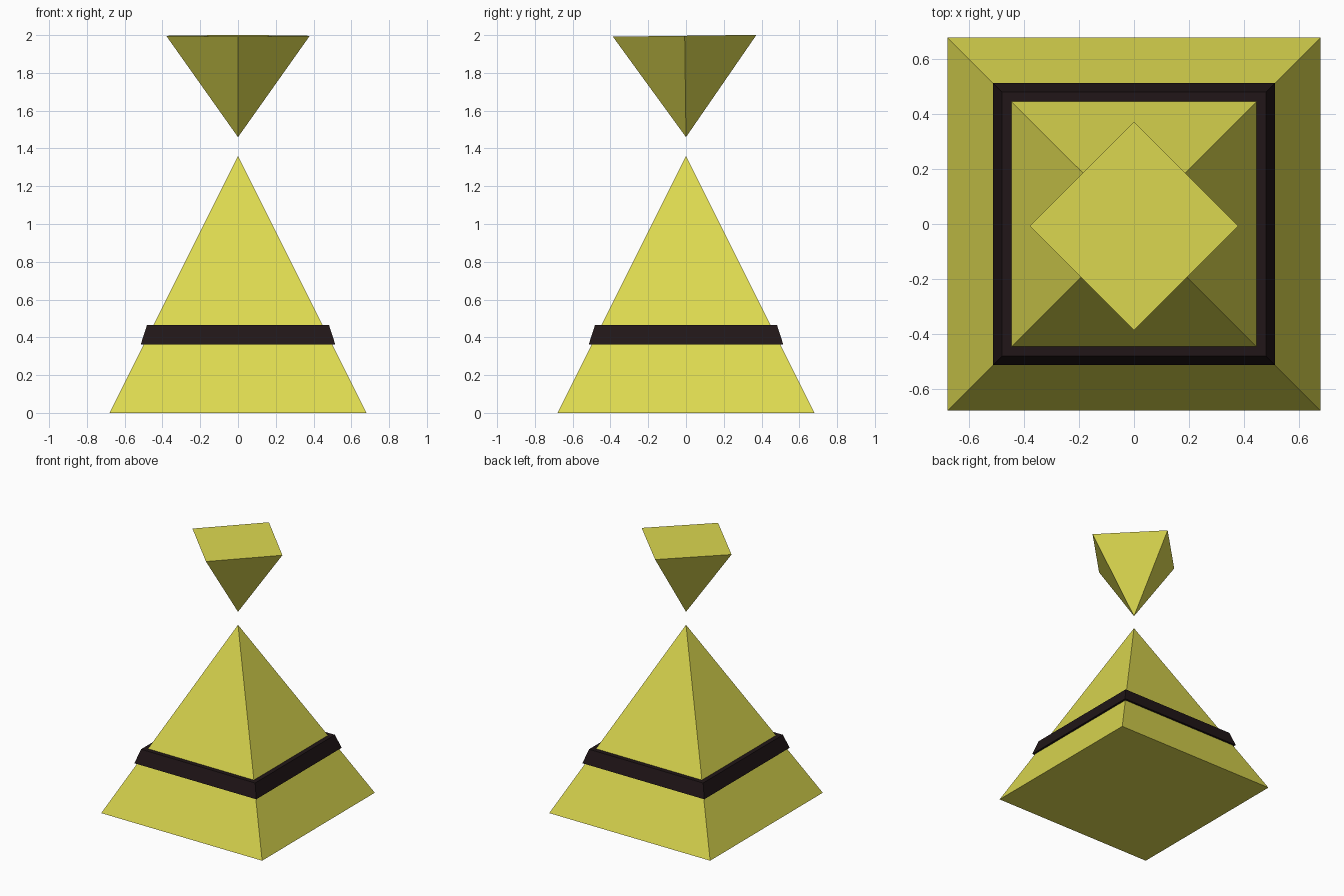
import bpy
from math import pi, sqrt

if "Cube" in bpy.data.objects:
    bpy.data.objects.remove(bpy.data.objects["Cube"])


def material(name, rgb):
    m = bpy.data.materials.new(name)
    m.diffuse_color = (*rgb, 1)
    m.use_nodes = True
    m.node_tree.nodes["Principled BSDF"].inputs["Base Color"].default_value = m.diffuse_color
    return m


def square_cone(name, half_bottom, half_top, z0, z1, mat):
    """Four-sided cone with its sides parallel to x and y."""
    bpy.ops.mesh.primitive_cone_add(
        vertices=4, radius1=half_bottom * sqrt(2), radius2=half_top * sqrt(2),
        depth=z1 - z0, location=(0, 0, (z0 + z1) / 2), rotation=(0, 0, pi / 4))
    bpy.ops.object.transform_apply(location=True, rotation=True, scale=True)
    ob = bpy.context.object
    ob.name = name
    ob.data.materials.append(mat)
    return ob


yellow = material("yellow", (0.72, 0.69, 0.08))
dark = material("dark", (0.015, 0.008, 0.009))

# Main body and the band around it
square_cone("body_pyramid", 0.68, 0, 0, 1.36, yellow)
square_cone("band", 0.515, 0.482, 0.362, 0.465, dark)

# Floating inverted pyramid: turned 45 degrees, tipped very slightly about its point
top = square_cone("floating_top", 0, 0.38 / sqrt(2), 0, 0.5365, yellow)
top.location = (0, 0, 1.46)
top.rotation_euler = (0.0092, -0.0092, pi / 4)
